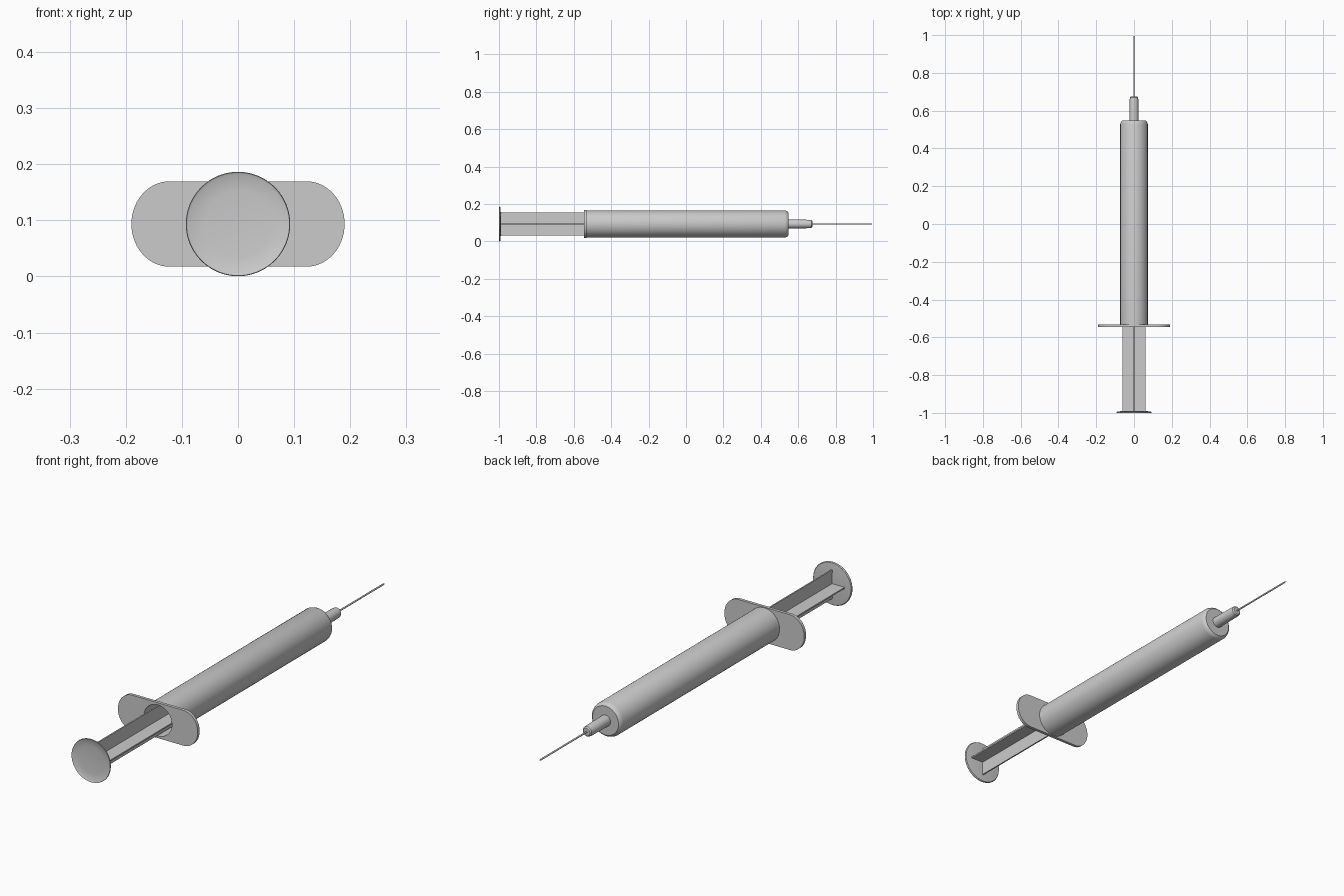
import bpy, bmesh
from math import pi, cos, sin, radians
from mathutils import Vector

if "Cube" in bpy.data.objects:
    bpy.data.objects.remove(bpy.data.objects["Cube"])

ZC = 0.0935  # height of the syringe axis


def finish(name, bm, angle=35):
    bmesh.ops.remove_doubles(bm, verts=bm.verts, dist=1e-5)
    bmesh.ops.recalc_face_normals(bm, faces=bm.faces)
    me = bpy.data.meshes.new(name)
    bm.to_mesh(me)
    bm.free()
    ob = bpy.data.objects.new(name, me)
    bpy.context.collection.objects.link(ob)
    bpy.ops.object.select_all(action='DESELECT')
    ob.select_set(True)
    bpy.context.view_layer.objects.active = ob
    bpy.ops.object.shade_smooth_by_angle(angle=radians(angle))
    return ob


def lathe(name, profile, steps=48):
    """Revolve (radius, y) points about the long axis."""
    bm = bmesh.new()
    vs = [bm.verts.new((r, y, ZC)) for r, y in profile]
    es = [bm.edges.new(p) for p in zip(vs, vs[1:])]
    bmesh.ops.spin(bm, geom=vs + es, cent=(0, 0, ZC), axis=(0, 1, 0),
                   angle=2 * pi, steps=steps)
    return finish(name, bm)


# Hollow barrel with chamfered shoulder and nozzle
lathe("barrel", [(0.067, -0.543), (0.073, -0.543), (0.073, 0.53), (0.069, 0.541),
                 (0.062, 0.547), (0.024, 0.547), (0.0225, 0.662), (0.021, 0.671),
                 (0.016, 0.676), (0, 0.676)])
lathe("barrel_bore", [(0.067, -0.543), (0.067, 0.53), (0, 0.53)])

# Needle
lathe("needle", [(0.0035, 0.67), (0.0035, 0.985), (0, 1.0)], 16)

# Dished thumb rest
lathe("thumb_rest", [(0, -0.994), (0.06, -0.995), (0.088, -0.998), (0.092, -1.0),
                     (0.093, -0.997), (0.09, -0.993), (0.06, -0.99), (0, -0.989)])

# Rubber piston inside the barrel
lathe("piston", [(0, 0.0), (0.066, 0.0), (0.066, 0.05), (0, 0.075)])

# Finger flange: rounded plate with a round hole
N = 64
bm = bmesh.new()
rings = []
for y in (-0.545, -0.532):
    outer, inner = [], []
    for i in range(N):
        a = 2 * pi * (i + 0.5) / N
        c, s = cos(a), sin(a)
        side = 0.122 if c > 0 else -0.122
        outer.append(bm.verts.new((side + 0.068 * c, y, ZC + 0.076 * s)))
        inner.append(bm.verts.new((0.067 * c, y, ZC + 0.067 * s)))
    rings.append((outer, inner))
(o0, i0), (o1, i1) = rings
for i in range(N):
    j = (i + 1) % N
    for a, b in ((o0, i0), (i0, i1), (i1, o1), (o1, o0)):
        bm.faces.new((a[i], a[j], b[j], b[i]))
finish("finger_flange", bm)

# Cross-shaped plunger rod
W, T = 0.062, 0.003
quarter = [(T, T), (W, T), (W, -T)]
bm = bmesh.new()
pts = []
for k in range(4):
    c, s = round(cos(-k * pi / 2)), round(sin(-k * pi / 2))
    pts += [(x * c - z * s, x * s + z * c) for x, z in quarter]
face = bm.faces.new([bm.verts.new((x, -0.992, ZC + z)) for x, z in pts])
ext = bmesh.ops.extrude_face_region(bm, geom=[face])
bmesh.ops.translate(bm, vec=Vector((0, 0.995, 0)),
                    verts=[g for g in ext['geom'] if isinstance(g, bmesh.types.BMVert)])
bmesh.ops.triangulate(bm, faces=[f for f in bm.faces if len(f.verts) > 4])
finish("plunger_rod", bm)
